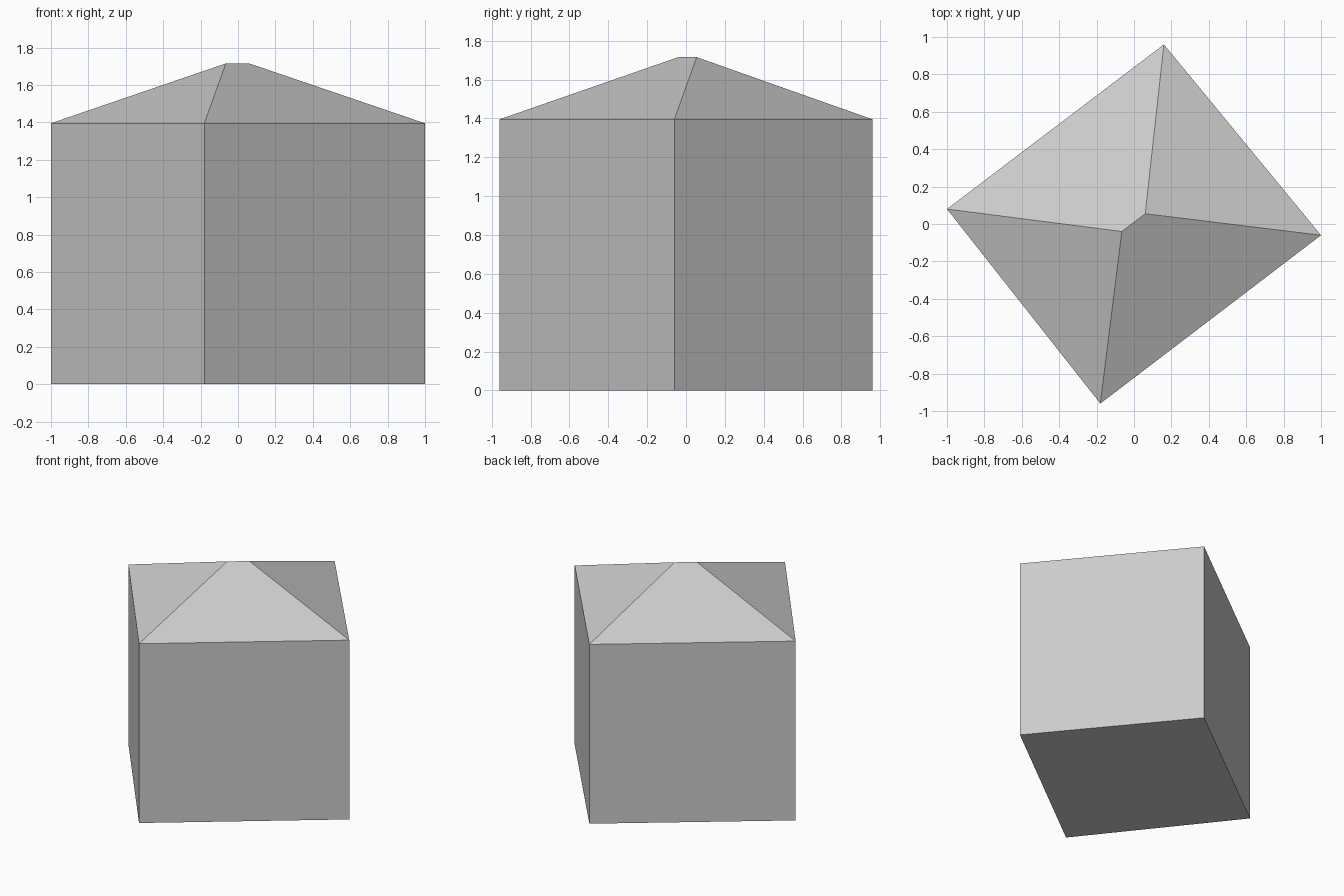
import bpy

cube = bpy.data.objects.get("Cube")
if cube:
    bpy.data.objects.remove(cube, do_unlink=True)

EAVES, RIDGE = 1.395, 1.715
corners = [(-1.0, 0.08), (-0.18, -0.96), (1.0, -0.06), (0.16, 0.96)]
ridge = [(-0.065, -0.04), (0.06, 0.055)]

# One plain grey for the whole building
grey = bpy.data.materials.new("plain_grey")
grey.use_nodes = True
colour = (0.6, 0.6, 0.6, 1.0)
grey.diffuse_color = colour
grey.node_tree.nodes["Principled BSDF"].inputs["Base Color"].default_value = colour


def add_part(name, verts, faces):
    mesh = bpy.data.meshes.new(name)
    mesh.from_pydata(verts, [], faces)
    mesh.materials.append(grey)
    mesh.update()
    part = bpy.data.objects.new(name, mesh)
    bpy.context.collection.objects.link(part)
    return part


def at_height(points, z):
    return [(x, y, z) for x, y in points]


# Walls with a floor, open under the roof
walls = [(i, (i + 1) % 4, (i + 1) % 4 + 4, i + 4) for i in range(4)]
add_part("walls", at_height(corners, 0) + at_height(corners, EAVES),
         walls + [(3, 2, 1, 0)])

# Hipped roof: two end triangles and two long slopes meeting at a short ridge
add_part("hipped_roof", at_height(corners, EAVES) + at_height(ridge, RIDGE),
         [(0, 1, 4), (1, 2, 5, 4), (2, 3, 5), (3, 0, 4, 5)])
